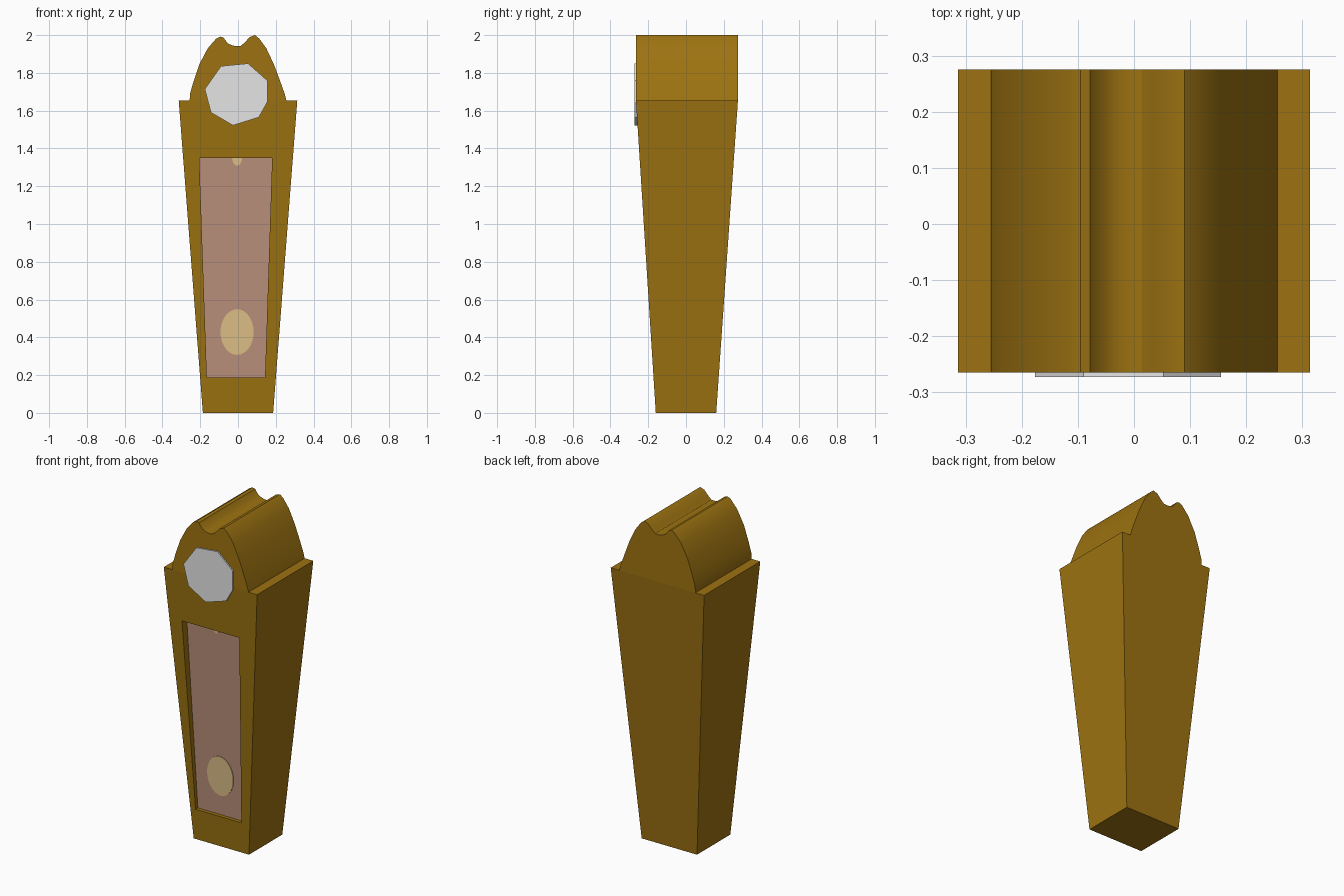
import bpy, bmesh, math

if "Cube" in bpy.data.objects:
    bpy.data.objects.remove(bpy.data.objects["Cube"])


def material(name, rgb):
    m = bpy.data.materials.new(name)
    m.diffuse_color = (*rgb, 1)
    m.use_nodes = True
    m.node_tree.nodes["Principled BSDF"].inputs["Base Color"].default_value = m.diffuse_color
    return m


WOOD = material("golden wood", (0.337, 0.171, 0.0056))
GLASS = material("rosy glass", (0.50, 0.285, 0.20))
BRASS = material("pale brass", (0.74, 0.53, 0.25))
WHITE = material("dial white", (0.78, 0.78, 0.78))


def finish(name, bm, mats, angle=None):
    bmesh.ops.recalc_face_normals(bm, faces=bm.faces)
    me = bpy.data.meshes.new(name)
    bm.to_mesh(me)
    bm.free()
    ob = bpy.data.objects.new(name, me)
    bpy.context.collection.objects.link(ob)
    for m in mats:
        me.materials.append(m)
    if angle:
        bpy.ops.object.select_all(action='DESELECT')
        ob.select_set(True)
        bpy.context.view_layer.objects.active = ob
        bpy.ops.object.shade_smooth_by_angle(angle=math.radians(angle))
    return ob


def prism(name, pts, front, back, mat, angle=None):
    """Closed x-z outline extruded along y; front and back are functions of z."""
    bm = bmesh.new()
    f = [bm.verts.new((x, front(z), z)) for x, z in pts]
    b = [bm.verts.new((x, back(z), z)) for x, z in pts]
    bm.faces.new(f)
    bm.faces.new(b[::-1])
    n = len(pts)
    for i in range(n):
        j = (i + 1) % n
        bm.faces.new((f[i], b[i], b[j], f[j]))
    return finish(name, bm, [mat], angle)


H = 1.655                                        # height of the tapered case
front_y = lambda z: -0.16 - 0.105 * z / H        # case front plane
panel_y = lambda z: -0.15 - 0.05 * (z - 0.185) / 1.165   # recessed glass plane

# Tapered case with a recessed window in its front
bm = bmesh.new()
V = lambda x, y, z: bm.verts.new((x, y, z))
outer = [V(-0.186, -0.16, 0), V(0.186, -0.16, 0), V(0.314, -0.265, H), V(-0.314, -0.265, H)]
rear = [V(-0.186, 0.16, 0), V(0.186, 0.16, 0), V(0.314, 0.275, H), V(-0.314, 0.275, H)]
window = [(-0.165, 0.187), (0.143, 0.187), (0.181, 1.35), (-0.205, 1.35)]
rim = [V(x, front_y(z), z) for x, z in window]
floor = [V(x, panel_y(z), z) for x, z in window]
bm.faces.new(rear[::-1])
for i in range(4):
    j = (i + 1) % 4
    for a, b in ((rear, outer), (outer, rim), (rim, floor)):
        bm.faces.new((a[i], a[j], b[j], b[i]))
bm.faces.new(floor).material_index = 1
finish("clock_case", bm, [WOOD, GLASS])

# Arched hood with a notched crest
crest = [(-0.256, H), (-0.254, 1.69), (-0.237, 1.75), (-0.205, 1.845), (-0.16, 1.93),
         (-0.115, 1.982), (-0.095, 1.992), (-0.078, 1.988), (-0.055, 1.957), (-0.032, 1.946),
         (-0.01, 1.941), (0.014, 1.943), (0.035, 1.96), (0.062, 1.99), (0.09, 2.0),
         (0.112, 1.982), (0.15, 1.93), (0.19, 1.845), (0.22, 1.765), (0.247, 1.69), (0.256, H)]
prism("hood", crest, lambda z: -0.265, lambda z: 0.275, WOOD, 32)

# Irregular eight-sided dial
dial = [(-0.09, 1.836), (0.053, 1.85), (0.155, 1.76), (0.155, 1.645),
        (0.11, 1.565), (-0.026, 1.522), (-0.143, 1.59), (-0.176, 1.714)]
prism("dial", dial, lambda z: -0.273, lambda z: -0.245, WHITE)


# Pendulum parts lying on the glass
def oval(cx, cz, rx, rz, n=28):
    return [(cx + rx * math.cos(2 * math.pi * i / n),
             min(cz + rz * math.sin(2 * math.pi * i / n), 1.349 + 1e-4 * math.cos(i)))
            for i in range(n)]


plate = lambda z: panel_y(z) - 0.004
prism("pendulum_bob", oval(-0.005, 0.428, 0.088, 0.121), plate, panel_y, BRASS)
knob = [(-0.005 + 0.026 * math.cos(math.pi * i / 10), 1.349 - 0.04 * math.sin(math.pi * i / 10))
        for i in range(11)]
prism("pendulum_pivot", knob, plate, panel_y, BRASS)
